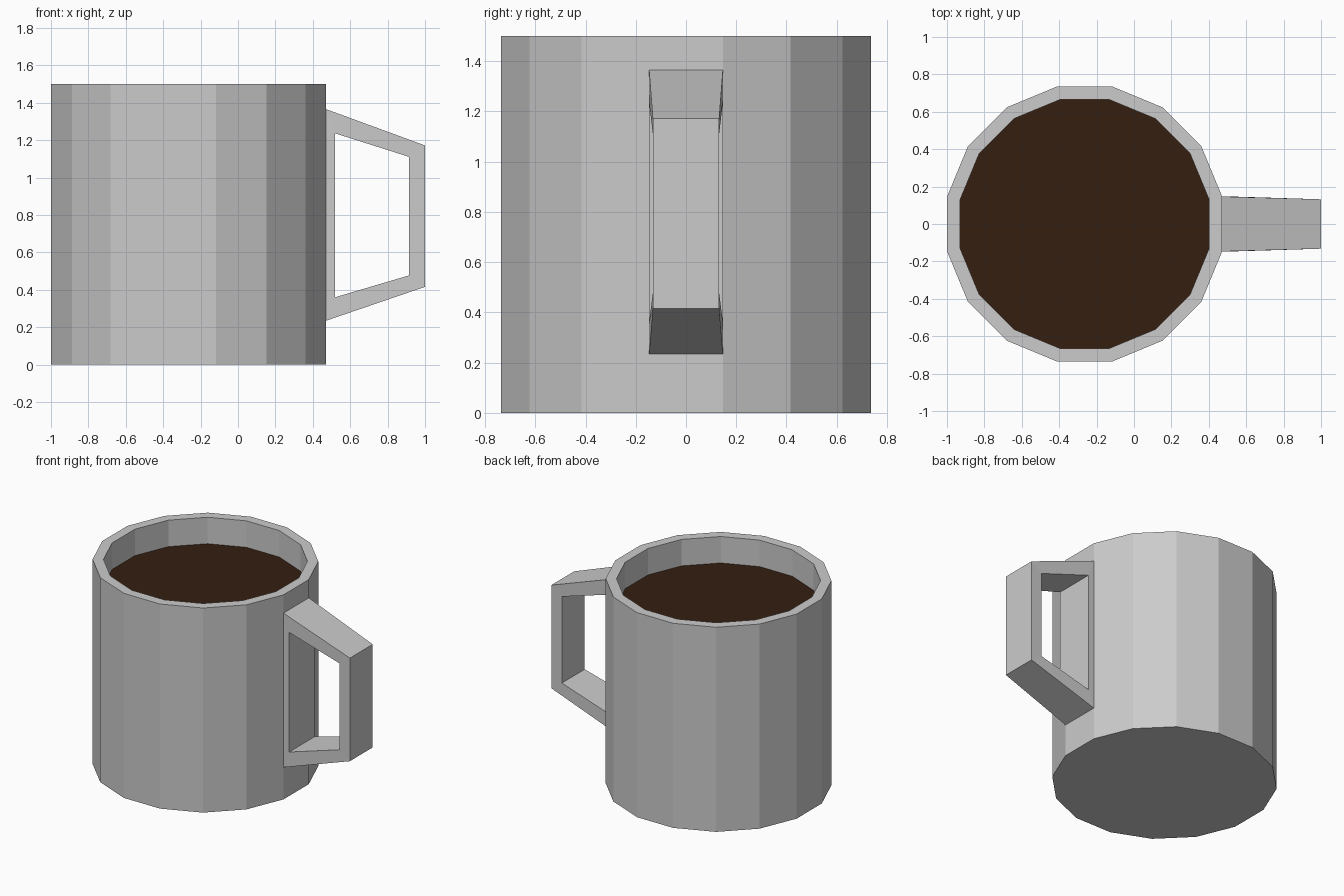
import bpy, bmesh
from math import sin, cos, pi

if "Cube" in bpy.data.objects:
    bpy.data.objects.remove(bpy.data.objects["Cube"])

SIDES = 16
CENTRE_X = -0.264


def finish(name, bm):
    bmesh.ops.recalc_face_normals(bm, faces=bm.faces)
    mesh = bpy.data.meshes.new(name)
    bm.to_mesh(mesh)
    bm.free()
    obj = bpy.data.objects.new(name, mesh)
    bpy.context.collection.objects.link(obj)
    return obj


def ring(bm, radius, z):
    angles = [(i + 0.5) * 2 * pi / SIDES for i in range(SIDES)]
    return [bm.verts.new((CENTRE_X + radius * cos(a), radius * sin(a), z)) for a in angles]


def bridge(bm, a, b):
    n = len(a)
    for i in range(n):
        j = (i + 1) % n
        bm.faces.new((a[i], a[j], b[j], b[i]))


# Mug body: outer wall, rim, inner wall, with closed floors
bm = bmesh.new()
rings = [ring(bm, r, z) for r, z in [(0.75, 0), (0.75, 1.5), (0.678, 1.5), (0.678, 0.08)]]
for lower, upper in zip(rings, rings[1:]):
    bridge(bm, lower, upper)
bm.faces.new(rings[0])
bm.faces.new(rings[-1])
finish("mug_body", bm)

# Coffee surface: one flat disc facing up
bm = bmesh.new()
bm.faces.new(ring(bm, 0.678, 1.306))
coffee = finish("coffee", bm)
if coffee.data.polygons[0].normal.z < 0:
    coffee.data.flip_normals()
mat = bpy.data.materials.new("coffee_brown")
mat.diffuse_color = (0.035, 0.013, 0.005, 1)
mat.use_nodes = True
mat.node_tree.nodes["Principled BSDF"].inputs["Base Color"].default_value = mat.diffuse_color
coffee.data.materials.append(mat)

# Handle: closed four-sided frame, slightly narrower at the grip
outer = [(0.468, 1.367), (1.0, 1.172), (1.0, 0.416), (0.468, 0.234)]
inner = [(0.518, 1.237), (0.914, 1.111), (0.914, 0.477), (0.518, 0.36)]
half_width = [0.147, 0.132, 0.132, 0.147]
bm = bmesh.new()


def loop(points, side):
    return [bm.verts.new((x, side * w, z)) for (x, z), w in zip(points, half_width)]


out_front, in_front = loop(outer, -1), loop(inner, -1)
out_back, in_back = loop(outer, 1), loop(inner, 1)
for a, b in [(out_front, in_front), (in_front, in_back), (in_back, out_back), (out_back, out_front)]:
    bridge(bm, a, b)
finish("handle", bm)
